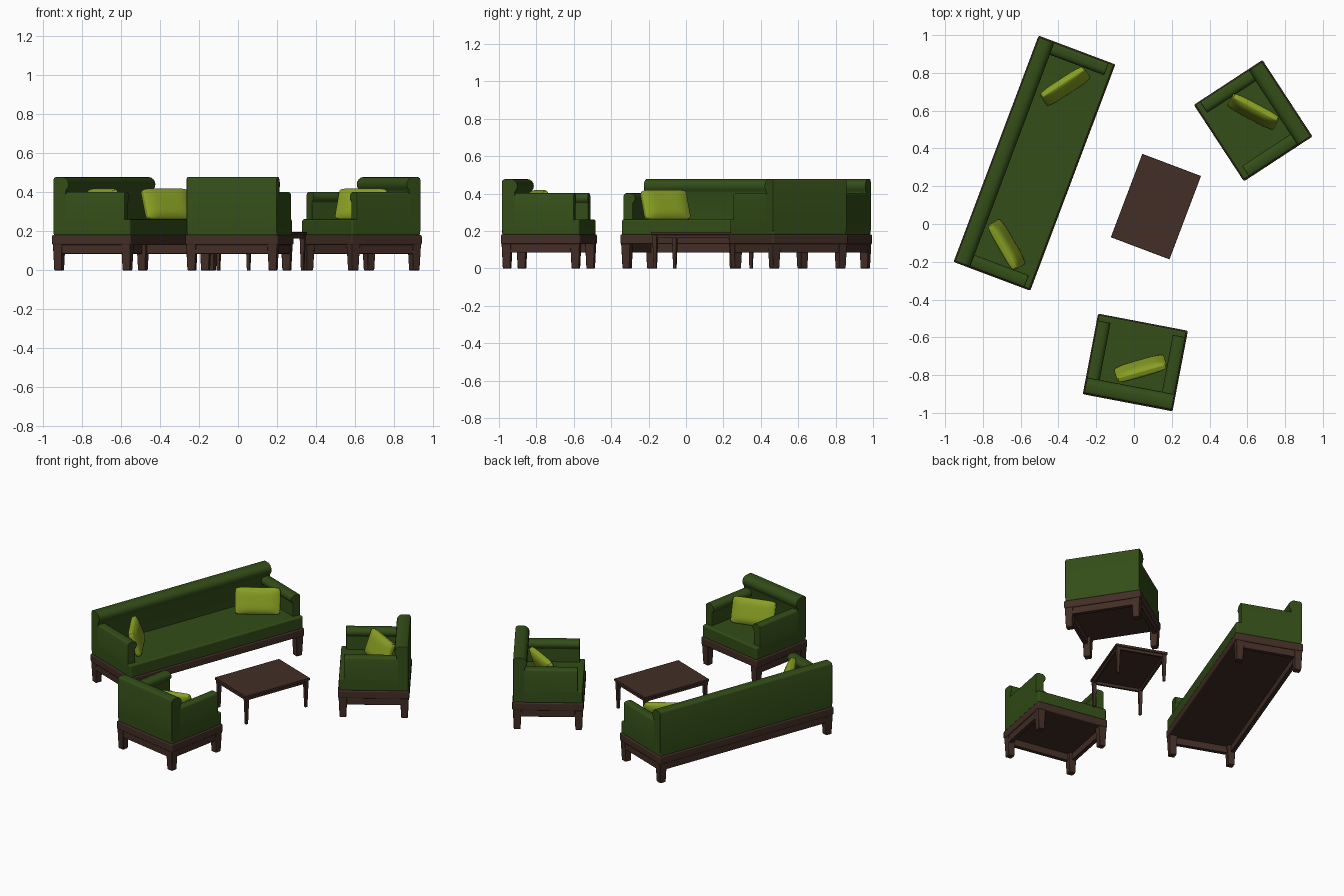
import bpy, bmesh, math
from mathutils import Matrix, Vector

if "Cube" in bpy.data.objects:
    bpy.data.objects.remove(bpy.data.objects["Cube"])


def material(name, rgb):
    m = bpy.data.materials.new(name)
    m.diffuse_color = (*rgb, 1)
    m.use_nodes = True
    m.node_tree.nodes["Principled BSDF"].inputs["Base Color"].default_value = m.diffuse_color
    return m


GREEN = material("dark green fabric", (0.033, 0.075, 0.009))
LIME = material("lime fabric", (0.25, 0.35, 0.017))
WOOD = material("dark wood", (0.056, 0.027, 0.019))


def finish(name, bm, mat, place, bevel=0.0, segments=2):
    bmesh.ops.recalc_face_normals(bm, faces=bm.faces)
    bm.transform(place)
    for f in bm.faces:
        f.smooth = True
    me = bpy.data.meshes.new(name)
    bm.to_mesh(me)
    bm.free()
    me.materials.append(mat)
    me.set_sharp_from_angle(angle=math.radians(40))
    ob = bpy.data.objects.new(name, me)
    bpy.context.collection.objects.link(ob)
    if bevel:
        b = ob.modifiers.new("bevel", 'BEVEL')
        b.width, b.segments = bevel, segments
        b.limit_method = 'ANGLE'
        b.harden_normals = True
    return ob


def box(name, lo, hi, mat, place, bevel=0.0, segments=2, foot=1.0):
    """Box from corner lo to corner hi; foot scales the bottom face for tapered legs."""
    lo, hi = Vector(lo), Vector(hi)
    mid, size = (lo + hi) / 2, hi - lo
    bm = bmesh.new()
    bmesh.ops.create_cube(bm, size=1)
    for v in bm.verts:
        k = foot if v.co.z < 0 else 1
        v.co = mid + Vector((v.co.x * size.x * k, v.co.y * size.y * k, v.co.z * size.z))
    return finish(name, bm, mat, place, bevel, segments)


def rolled(name, thick, z0, z1, roll, length, mat, place):
    """Upright slab: flat outer face at x=0, rolled top bulging to x=-thick, run along y."""
    r = roll / 2
    neck = -thick + 0.014
    pts = [(0, z0), (0, z1 - 0.015), (-0.004, z1 - 0.005), (-0.015, z1)]
    for i in range(9):
        a = math.radians(90 + 22.5 * i)
        pts.append((-thick + r + r * math.cos(a), z1 - r + r * math.sin(a)))
    pts = [p for p in pts if not (p[1] < z1 - r and p[0] > neck and p[0] < -0.001)]
    pts += [(neck, z1 - roll + 0.003), (neck, z0)]
    bm = bmesh.new()
    face = bm.faces.new([bm.verts.new((x, 0, z)) for x, z in pts])
    ext = bmesh.ops.extrude_face_region(bm, geom=[face])
    bmesh.ops.translate(bm, vec=(0, length, 0),
                        verts=[g for g in ext["geom"] if isinstance(g, bmesh.types.BMVert)])
    return finish(name, bm, mat, place, 0.004)


def seat_unit(kind, width, x, y, turn):
    """Sofa or armchair; locally it faces -y with its back at +y."""
    M = Matrix.Translation((x, y, 0)) @ Matrix.Rotation(math.radians(turn), 4, 'Z')
    w, d = width / 2, 0.217
    # wooden base frame
    box(f"{kind} base", (-w, -d, 0.13), (w, d, 0.182), WOOD, M, 0.008)
    box(f"{kind} back apron", (-w + .03, d - .035, 0.085), (w - .03, d - .008, 0.135), WOOD, M, 0.003)
    for s, side in ((-1, "left"), (1, "right")):
        xs = sorted((s * (w - .008), s * (w - .035)))
        box(f"{kind} {side} apron", (xs[0], -d + .03, 0.085), (xs[1], d - .03, 0.135), WOOD, M, 0.003)
        for t, end in ((-1, "front"), (1, "back")):
            cx, cy = s * (w - .03), t * (d - .03)
            box(f"{kind} {end} {side} leg", (cx - .026, cy - .026, 0), (cx + .026, cy + .026, 0.135),
                WOOD, M, 0.004, foot=0.78)
    # upholstery
    g, e = w - 0.006, d - 0.006
    box(f"{kind} seat", (-g, -e, 0.178), (g, e, 0.262), GREEN, M, 0.01, 3)
    # back: slab turned so that its outer face points to +y
    rolled(f"{kind} backrest", 0.085, 0.2, 0.478, 0.075, 2 * g, GREEN,
           M @ Matrix.Translation((g, e, 0)) @ Matrix.Rotation(math.pi / 2, 4, 'Z'))
    # arms, stopping short of the seat front
    for s, side in ((-1, "left"), (1, "right")):
        rolled(f"{kind} {side} arm", 0.068, 0.2, 0.402, 0.055, 2 * e - 0.09, GREEN,
               M @ Matrix.Translation((s * g, -e + 0.03, 0)) @ Matrix.Diagonal((s, 1, 1, 1)))


def pillow(name, x, y, turn):
    """Puffy cushion leaning backwards."""
    M = (Matrix.Translation((x, y, 0.338)) @ Matrix.Rotation(math.radians(turn), 4, 'Z')
         @ Matrix.Rotation(math.radians(-20), 4, 'X'))
    bm = bmesh.new()
    bmesh.ops.create_cube(bm, size=1)
    bmesh.ops.subdivide_edges(bm, edges=bm.edges[:], cuts=7, use_grid_fill=True)
    for v in bm.verts:
        u, t = v.co.x * 2, v.co.z * 2
        puff = 0.45 + 0.55 * ((1 - u ** 6) * (1 - t ** 6)) ** 0.5
        pinch = 1 - 0.03 * (1 - u * u) * (1 - t * t)
        v.co = (v.co.x * 0.275 * pinch, v.co.y * 0.062 * puff, v.co.z * 0.165 * pinch)
    bmesh.ops.smooth_vert(bm, verts=bm.verts, factor=0.4, use_axis_x=True,
                          use_axis_y=True, use_axis_z=True)
    ob = finish(name, bm, LIME, M)
    sub = ob.modifiers.new("soft", 'SUBSURF')
    sub.levels = sub.render_levels = 1


seat_unit("sofa", 1.28, -0.527, 0.322, 69.4)
seat_unit("rear armchair", 0.484, 0.631, 0.547, -56.8)
seat_unit("front armchair", 0.484, 0.007, -0.733, 169.2)

pillow("sofa rear pillow", -0.365, 0.73, 33)
pillow("sofa front pillow", -0.675, -0.11, 120)
pillow("rear armchair pillow", 0.633, 0.595, -28)
pillow("front armchair pillow", 0.035, -0.765, 196)

# coffee table
T = Matrix.Translation((0.116, 0.092, 0)) @ Matrix.Rotation(math.radians(69.3), 4, 'Z')
L, W = 0.236, 0.166
box("table top", (-L, -W, 0.18), (L, W, 0.196), WOOD, T, 0.002)
for s, a in ((-1, "left"), (1, "right")):
    xs = sorted((s * (L - .008), s * (L - .022)))
    ys = sorted((s * (W - .008), s * (W - .022)))
    box(f"table {a} end rail", (xs[0], -W + .01, 0.162), (xs[1], W - .01, 0.181), WOOD, T)
    box(f"table {a} long rail", (-L + .01, ys[0], 0.162), (L - .01, ys[1], 0.181), WOOD, T)
    for t, b in ((-1, "front"), (1, "back")):
        cx, cy = s * (L - .018), t * (W - .018)
        box(f"table {b} {a} leg", (cx - .013, cy - .013, 0), (cx + .013, cy + .013, 0.181),
            WOOD, T, 0.002, foot=0.6)
